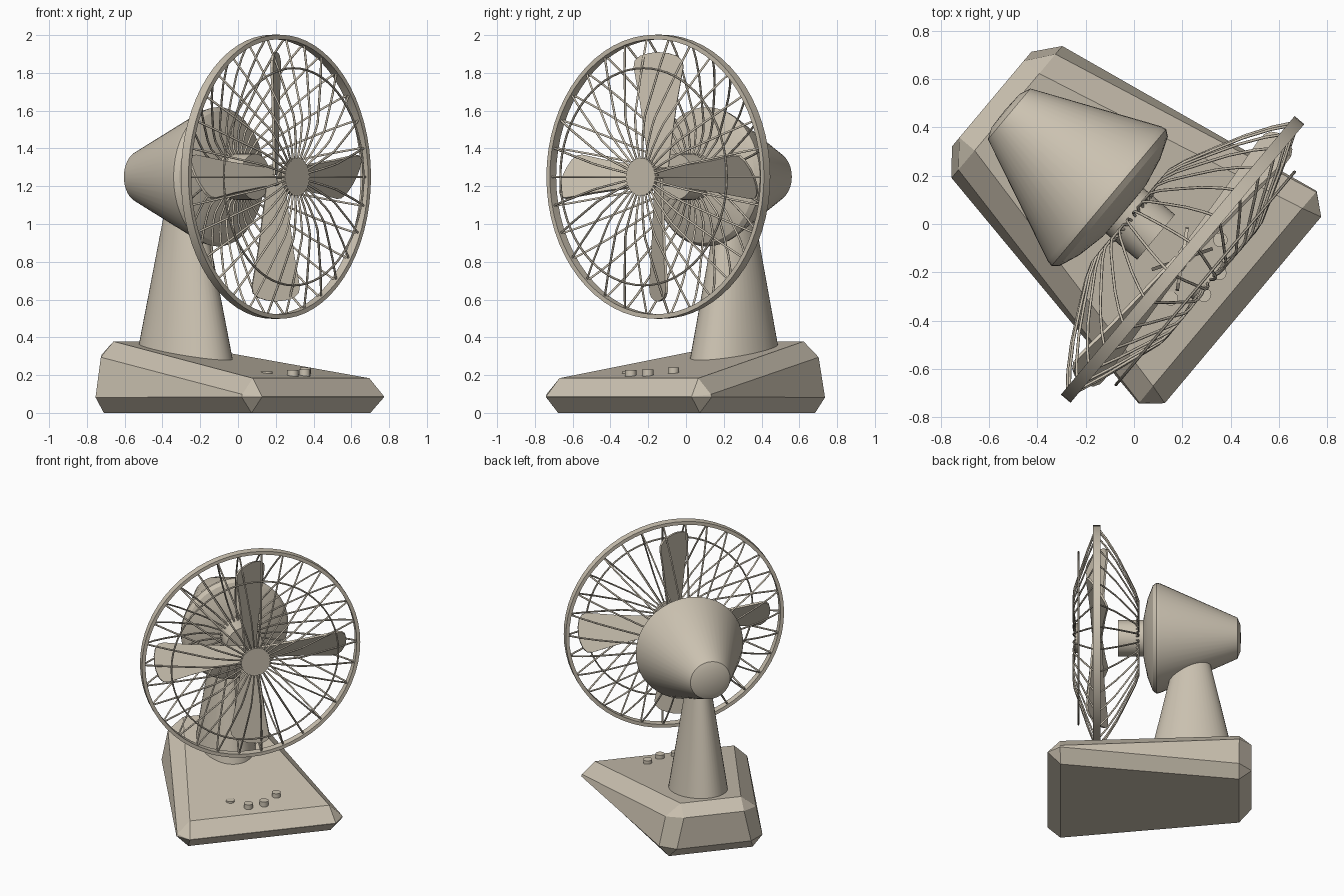
import bpy, bmesh, math
from mathutils import Matrix

if "Cube" in bpy.data.objects:
    bpy.data.objects.remove(bpy.data.objects["Cube"])

# The fan is modelled facing -y, then turned about z
TURN = math.radians(50)
WORLD = Matrix.Rotation(TURN, 4, 'Z') @ Matrix.Translation((0.017, 0, 0))
AXIS_Z = 1.25

beige = bpy.data.materials.new("beige_plastic")
beige.diffuse_color = (0.60, 0.54, 0.44, 1)
beige.use_nodes = True
beige.node_tree.nodes["Principled BSDF"].inputs["Base Color"].default_value = beige.diffuse_color


def place(name, data):
    data.materials.append(beige)
    ob = bpy.data.objects.new(name, data)
    bpy.context.collection.objects.link(ob)
    ob.matrix_world = WORLD
    return ob


def add_mesh(name, bm, smooth=False):
    bmesh.ops.recalc_face_normals(bm, faces=bm.faces)
    me = bpy.data.meshes.new(name)
    bm.to_mesh(me)
    bm.free()
    ob = place(name, me)
    if smooth:
        bpy.context.view_layer.objects.active = ob
        ob.select_set(True)
        bpy.ops.object.shade_smooth_by_angle(angle=math.radians(30))
        ob.select_set(False)
    return ob


def lathe(name, profile, n=48, closed=False):
    """Revolve (forward, radius) points about the fan axis."""
    bm = bmesh.new()
    vs = [bm.verts.new((r, -f, AXIS_Z)) for f, r in profile]
    for p, q in zip(vs, vs[1:]):
        bm.edges.new((p, q))
    if closed:
        bm.edges.new((vs[-1], vs[0]))
    bmesh.ops.spin(bm, geom=bm.verts[:] + bm.edges[:], cent=(0, 0, AXIS_Z),
                   axis=(0, 1, 0), angle=2 * math.pi, steps=n, use_merge=True)
    bmesh.ops.remove_doubles(bm, verts=bm.verts, dist=1e-5)
    return add_mesh(name, bm, True)


def cone(name, x, f, z0, z1, r0, r1, n, sx=1.0, sy=1.0):
    """Upright cone, optionally with an oval section."""
    bm = bmesh.new()
    bmesh.ops.create_cone(bm, cap_ends=True, segments=n, radius1=r0, radius2=r1,
                          depth=z1 - z0,
                          matrix=Matrix.Translation((x, -f, (z0 + z1) / 2))
                          @ Matrix.Diagonal((sx, sy, 1, 1)))
    return add_mesh(name, bm, True)


def wires(name, profile, count, depth):
    """Radial wires following (radius, forward) points."""
    cu = bpy.data.curves.new(name, 'CURVE')
    cu.dimensions = '3D'
    cu.bevel_depth = depth
    cu.bevel_resolution = 1
    cu.use_fill_caps = True
    for i in range(count):
        a = 2 * math.pi * i / count
        sp = cu.splines.new('POLY')
        sp.points.add(len(profile) - 1)
        for p, (r, f) in zip(sp.points, profile):
            p.co = (r * math.cos(a), -f, AXIS_Z + r * math.sin(a), 1)
    return place(name, cu)


def circle_profile(f, r, t, n=6):
    return [(f + t * math.cos(2 * math.pi * i / n), r + t * math.sin(2 * math.pi * i / n))
            for i in range(n)]


# Wedge base, narrower at the top of the back, with bevelled edges
bm = bmesh.new()
lo, hi = [], []
for x, f, z, xt in ((-0.589, 0.574, 0.17, -0.585), (0.589, 0.574, 0.17, 0.585),
                    (0.360, -0.783, 0.392, 0.275), (-0.360, -0.783, 0.392, -0.275)):
    lo.append(bm.verts.new((x, -f, 0)))
    hi.append(bm.verts.new((xt, -f, z)))
bm.faces.new(lo)
bm.faces.new(hi)
for i in range(4):
    j = (i + 1) % 4
    bm.faces.new((lo[i], lo[j], hi[j], hi[i]))
base = add_mesh("base", bm)
bev = base.modifiers.new("bevel", 'BEVEL')
bev.width = 0.084
bev.segments = 1
bev.limit_method = 'NONE'

# Tapered oval stand
cone("stand", 0, -0.385, 0.2, 1.12, 0.264, 0.092, 48, 0.79, 1.17)

# Motor housing and neck
lathe("motor_housing", [(-0.712, 0), (-0.708, 0.09), (-0.688, 0.137), (-0.175, 0.364),
                        (-0.15, 0.369), (-0.125, 0.35), (-0.09, 0.26), (-0.065, 0.14),
                        (-0.06, 0)], 48)
lathe("motor_neck", [(-0.08, 0), (-0.08, 0.122), (0.105, 0.122), (0.105, 0)], 32)

# Blades: rounded paddles pitched about their own length
half = [(0.05, 0.01), (0.065, 0.15), (0.10, 0.40), (0.133, 0.58), (0.128, 0.615),
        (0.10, 0.64), (0.05, 0.655)]
outline = half + [(0, 0.66)] + [(-w, r) for w, r in reversed(half)]
for k in range(4):
    bm = bmesh.new()
    face = bm.faces.new([bm.verts.new((w, -0.007, r)) for w, r in outline])
    ext = bmesh.ops.extrude_face_region(bm, geom=[face])
    moved = [g for g in ext["geom"] if isinstance(g, bmesh.types.BMVert)]
    bmesh.ops.translate(bm, verts=moved, vec=(0, 0.014, 0))
    m = (Matrix.Translation((0, -0.246, AXIS_Z)) @ Matrix.Rotation(k * math.pi / 2, 4, 'Y')
         @ Matrix.Rotation(math.radians(31), 4, 'Z'))
    bmesh.ops.transform(bm, matrix=m, verts=bm.verts)
    add_mesh("blade_%d" % (k + 1), bm)

# Grill: outer band, inner ring, centre cap and wires
lathe("grill_band", [(0.222, 0.728), (0.222, 0.752), (0.274, 0.752), (0.274, 0.728)],
      64, closed=True)
lathe("grill_inner_ring", circle_profile(0.37, 0.575, 0.006), 64, closed=True)
lathe("grill_cap", [(0.37, 0), (0.37, 0.1), (0.395, 0.1), (0.395, 0)], 32)
wires("grill_front_wires", [(0.74, 0.25), (0.59, 0.309), (0.45, 0.357), (0.33, 0.398),
                            (0.28, 0.403), (0.18, 0.401), (0.08, 0.388)], 30, 0.006)
wires("grill_rear_wires", [(0.74, 0.245), (0.66, 0.182), (0.56, 0.118), (0.44, 0.055),
                           (0.32, -0.005), (0.25, -0.03), (0.15, -0.032), (0.10, -0.01)],
      30, 0.006)

# Push buttons in an arc on the sloping top
for i, (x, f, z) in enumerate(((-0.155, 0.315, 0.22), (-0.055, 0.41, 0.227),
                               (0.055, 0.40, 0.23), (0.162, 0.316, 0.24))):
    cone("button_%d" % (i + 1), x, f, 0.16, z, 0.03, 0.03, 16)
